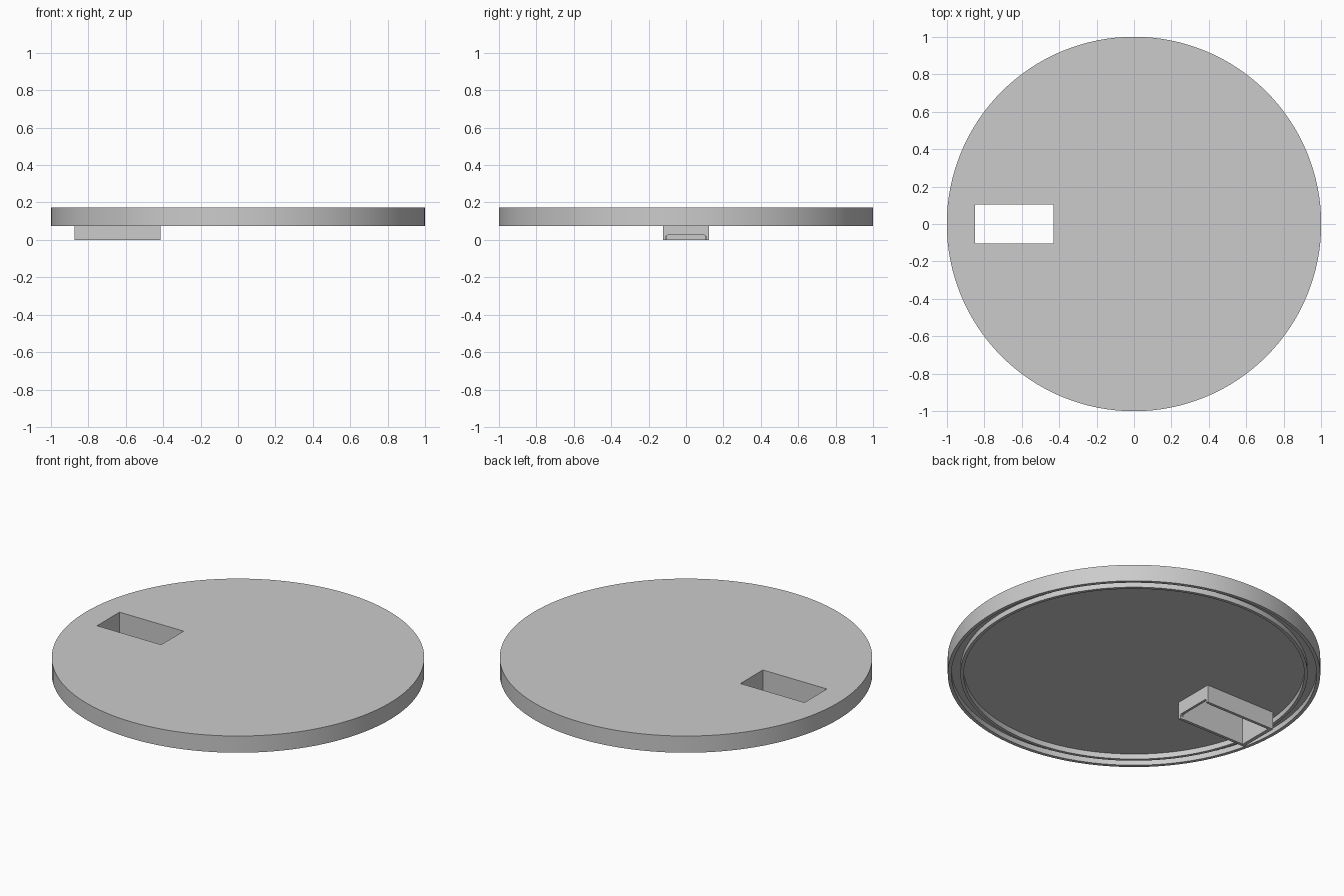
import bpy, bmesh, math

if "Cube" in bpy.data.objects:
    bpy.data.objects.remove(bpy.data.objects["Cube"], do_unlink=True)

SEGMENTS = 128
TOP, RIM, FLOOR = 0.172, 0.073, 0.104

grey = bpy.data.materials.new("plain grey")
grey.use_nodes = True
colour = (0.6, 0.6, 0.6, 1)
grey.diffuse_color = colour
grey.node_tree.nodes["Principled BSDF"].inputs["Base Color"].default_value = colour


def finish(name, bm):
    bmesh.ops.recalc_face_normals(bm, faces=bm.faces)
    mesh = bpy.data.meshes.new(name)
    bm.to_mesh(mesh)
    bm.free()
    mesh.materials.append(grey)
    obj = bpy.data.objects.new(name, mesh)
    bpy.context.collection.objects.link(obj)
    return obj


def lathe(name, profile):
    """Turn a (radius, height) profile around z and cap both ends."""
    bm = bmesh.new()
    rings = []
    for r, z in profile:
        angles = [2 * math.pi * i / SEGMENTS for i in range(SEGMENTS)]
        rings.append([bm.verts.new((r * math.cos(a), r * math.sin(a), z)) for a in angles])
    for low, high in zip(rings, rings[1:]):
        for i in range(SEGMENTS):
            j = (i + 1) % SEGMENTS
            bm.faces.new((low[i], low[j], high[j], high[i]))
    bm.faces.new(rings[0])
    bm.faces.new(rings[-1])
    return finish(name, bm)


def prism(name, outline, start, depth):
    """Extrude an outline of 3D points along an offset vector."""
    bm = bmesh.new()
    face = bm.faces.new([bm.verts.new(p) for p in outline])
    grown = bmesh.ops.extrude_face_region(bm, geom=[face])
    moved = [v for v in grown["geom"] if isinstance(v, bmesh.types.BMVert)]
    bmesh.ops.translate(bm, verts=moved, vec=depth)
    bmesh.ops.translate(bm, verts=bm.verts, vec=start)
    return finish(name, bm)


def block(name, x0, x1, half_y, z0, z1):
    outline = [(x0, -half_y, 0), (x1, -half_y, 0), (x1, half_y, 0), (x0, half_y, 0)]
    return prism(name, outline, (0, 0, z0), (0, 0, z1 - z0))


def cut(target, cutter):
    cutter.hide_render = True
    mod = target.modifiers.new("cut", "BOOLEAN")
    mod.operation = "DIFFERENCE"
    mod.solver = "EXACT"
    mod.object = cutter
    bpy.context.view_layer.objects.active = target
    bpy.ops.object.modifier_apply(modifier=mod.name)
    bpy.data.objects.remove(cutter, do_unlink=True)


# Round lid with an outer rim, a groove and an inner ring underneath
lid = lathe("lid", [
    (1, TOP), (1, RIM), (0.98, RIM), (0.98, FLOOR),
    (0.932, FLOOR), (0.932, RIM), (0.914, RIM), (0.914, FLOOR),
])
cut(lid, block("slot_cutter", -0.85, -0.43, 0.105, 0.05, 0.3))

# Open rectangular sleeve below the slot
sleeve = block("slot_sleeve", -0.872, -0.415, 0.122, 0, FLOOR)
cut(sleeve, block("sleeve_cutter", -0.85, -0.43, 0.105, -0.1, 0.3))

# Shallow notch with clipped corners in the sleeve's inner end wall
notch = [(0, -0.108, -0.05), (0, -0.108, 0.018), (0, -0.1, 0.025),
         (0, 0.1, 0.025), (0, 0.108, 0.018), (0, 0.108, -0.05)]
cut(sleeve, prism("notch_cutter", notch, (-0.436, 0, 0), (0.1, 0, 0)))

# Smooth the round walls while keeping the edges crisp
for obj in (lid, sleeve):
    bpy.ops.object.select_all(action="DESELECT")
    obj.select_set(True)
    bpy.context.view_layer.objects.active = obj
    bpy.ops.object.shade_smooth_by_angle(angle=math.radians(30))
